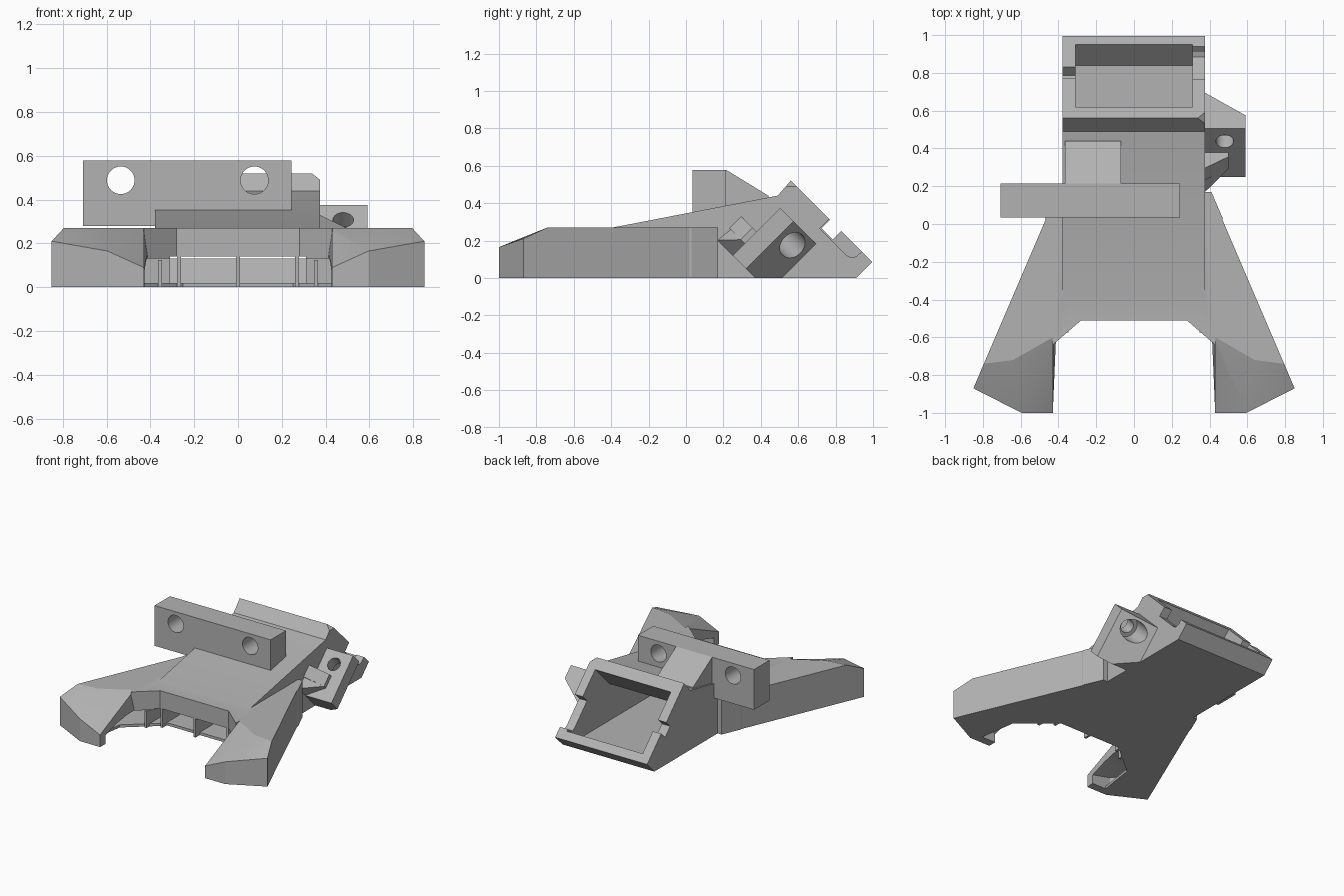
import bpy, bmesh, math
from mathutils import Vector

cube = bpy.data.objects.get("Cube")
if cube:
    bpy.data.objects.remove(cube, do_unlink=True)

grey = bpy.data.materials.new("plain grey")
grey.use_nodes = True
grey.diffuse_color = (0.45, 0.45, 0.45, 1)
grey.node_tree.nodes["Principled BSDF"].inputs["Base Color"].default_value = (0.45, 0.45, 0.45, 1)


def finish(name, bm):
    bmesh.ops.recalc_face_normals(bm, faces=bm.faces)
    mesh = bpy.data.meshes.new(name)
    bm.to_mesh(mesh)
    bm.free()
    mesh.materials.append(grey)
    ob = bpy.data.objects.new(name, mesh)
    bpy.context.collection.objects.link(ob)
    return ob


def prism(name, base, offset):
    """Extrude a planar polygon by an offset."""
    bm = bmesh.new()
    face = bm.faces.new([bm.verts.new(p) for p in base])
    out = bmesh.ops.extrude_face_region(bm, geom=[face])
    bmesh.ops.translate(bm, vec=offset,
                        verts=[v for v in out["geom"] if isinstance(v, bmesh.types.BMVert)])
    return finish(name, bm)


def side(name, profile, x0, x1):
    return prism(name, [(x0, y, z) for y, z in profile], (x1 - x0, 0, 0))


def plan(name, outline, z0, z1):
    return prism(name, [(x, y, z0) for x, y in outline], (0, 0, z1 - z0))


def box(name, x0, x1, y0, y1, z0, z1):
    return plan(name, [(x0, y0), (x1, y0), (x1, y1), (x0, y1)], z0, z1)


def hull(name, points):
    bm = bmesh.new()
    for p in points:
        bm.verts.new(p)
    out = bmesh.ops.convex_hull(bm, input=bm.verts)
    bmesh.ops.delete(bm, geom=list(set(out["geom_interior"] + out["geom_unused"])), context="VERTS")
    bmesh.ops.dissolve_limit(bm, angle_limit=0.01, verts=bm.verts, edges=bm.edges)
    return finish(name, bm)


def rod(name, a, b, radius):
    a, b = Vector(a), Vector(b)
    bm = bmesh.new()
    bmesh.ops.create_cone(bm, cap_ends=True, segments=40, radius1=radius, radius2=radius,
                          depth=(b - a).length)
    bm.transform((b - a).to_track_quat("Z", "Y").to_matrix().to_4x4())
    bmesh.ops.translate(bm, vec=(a + b) / 2, verts=bm.verts)
    return finish(name, bm)


def combine(target, other, operation="DIFFERENCE"):
    mod = target.modifiers.new("join", "BOOLEAN")
    mod.operation = operation
    mod.solver = "EXACT"
    mod.object = other
    bpy.context.view_layer.objects.active = target
    bpy.ops.object.modifier_apply(modifier=mod.name)
    bpy.data.objects.remove(other, do_unlink=True)


def mirrored(half):
    return half + [(-x, y) for x, y in reversed(half)]


# Central deck and the sloping inlet housing
body = plan("duct_body", mirrored([(0.28, -0.51), (0.43, -0.64), (0.47, 0.03), (0.41, 0.17)]), 0, 0.27)
combine(body, side("housing", [(-0.39, 0), (0.91, 0), (0.995, 0.085), (0.56, 0.52),
                               (0.49, 0.44), (-0.39, 0.27)], -0.378, 0.375), "UNION")

# Splayed legs with sloping tips
for s in (-1, 1):
    foot = [(0.43, -1), (0.595, -1), (0.85, -0.87), (0.405, 0.17), (0.38, 0.17), (0.43, -0.64)]
    crown = [(0.43, -1, 0.09), (0.595, -1, 0.165), (0.85, -0.87, 0.21), (0.795, -0.74, 0.27),
             (0.64, -0.72, 0.27), (0.43, -0.64, 0.25), (0.43, -0.6, 0.27), (0.405, 0.17, 0.27), (0.38, 0.17, 0.27)]
    leg = hull("leg", [(s * x, y, 0) for x, y in foot] + [(s * x, y, z) for x, y, z in crown])
    combine(body, leg, "UNION")

# Hollow air path from the inlet to the front
combine(body, side("air_path", [(-0.6, 0.02), (0.84, 0.02), (1.0, 0.18), (0.67, 0.51),
                                (0.45, 0.29), (-0.2, 0.22), (-0.42, 0.14), (-0.6, 0.14)], -0.31, 0.31))

# Hollow legs, side outlets and floor set-back
for s in (-1, 1):
    low = [(0.2, -0.2), (0.45, -0.2), (0.75, -0.84), (0.58, -0.94), (0.4, -0.94), (0.2, -0.62)]
    heights = [0.14, 0.14, 0.14, 0.1, 0.06, 0.12]
    combine(body, hull("leg_path", [(s * x, y, 0.02) for x, y in low]
                       + [(s * x, y, z) for (x, y), z in zip(low, heights)]))
    combine(body, plan("floor_gap", [(s * x, y) for x, y in (
        (-0.01, -0.46), (0.25, -0.46), (0.5, -0.67), (0.54, -0.94), (0.4, -0.94),
        (0.4, -0.7), (0.25, -0.6), (-0.01, -0.6))], -0.02, 0.03))

# Notches and corner chamfer of the inlet rim
combine(body, side("wide_notch", [(0.785, 0.335), (0.715, 0.265), (0.86, 0.12), (0.885, 0.108),
                                  (0.91, 0.115), (0.96, 0.16)], 0.3, 0.4))
combine(body, side("small_notch", [(0.79, 0.33), (0.725, 0.265), (0.785, 0.205), (0.85, 0.27)], -0.4, -0.3))
combine(body, prism("rim_chamfer", [(0.33, 0.4, 0.525), (0.4, 0.4, 0.525), (0.4, 0.4, 0.47)], (0, 0.3, 0)))
parts = [body]

# Outlet guide ribs
for x, y, top in ((0, -0.51, 0.15), (0.27, -0.51, 0.15), (-0.27, -0.51, 0.15),
                  (0.355, -0.575, 0.125), (-0.355, -0.575, 0.125)):
    parts.append(box("outlet_rib", x - 0.009, x + 0.009, y, y + 0.2, 0, top))

# Mounting crossbar with two bolt holes and a rear gusset
bar = box("mounting_bar", -0.708, 0.243, 0.035, 0.215, 0.28, 0.578)
for x in (-0.535, 0.075):
    combine(bar, rod("bolt_hole", (x, -0.1, 0.488), (x, 0.4, 0.488), 0.063))
parts.append(bar)
parts.append(side("bar_gusset", [(0.2, 0.578), (0.215, 0.578), (0.44, 0.44), (0.44, 0.41), (0.2, 0.37)],
                  -0.365, -0.07))


# Tilted side ear: d runs back and down, u runs back and up
def tilt(x, d, u):
    r = math.sqrt(0.5)
    return (x, 0.25 + (d + u) * r, 0.12 + (u - d) * r)


def tilted(name, section, u0, u1):
    return prism(name, [tilt(x, d, u0) for x, d in section],
                 Vector(tilt(0, 0, u1)) - Vector(tilt(0, 0, u0)))


ear = tilted("side_ear", [(0.36, 0), (0.59, 0), (0.59, 0.1), (0.375, 0.27), (0.36, 0.27)], 0, 0.36)
combine(ear, box("ground_trim", 0, 1, 0, 1, -0.5, 0))
combine(ear, rod("ear_hole", tilt(0.48, -0.1, 0.265), tilt(0.48, 0.5, 0.265), 0.047))
combine(ear, rod("ear_counterbore", tilt(0.48, 0.09, 0.265), tilt(0.48, 0.5, 0.265), 0.075))
parts.append(ear)

# Small brace in front of the ear
parts.append(tilted("ear_brace", [(0.36, 0.01), (0.5, 0.01), (0.5, -0.03), (0.375, -0.115), (0.36, -0.115)],
                    0.09, 0.18))
parts.append(hull("ear_brace_foot", [tilt(x, d, u) for x, d, u in (
    (0.36, 0, 0), (0.36, -0.115, 0), (0.36, 0, 0.09), (0.36, -0.115, 0.09),
    (0.375, 0, 0), (0.375, -0.115, 0), (0.5, 0, 0.09), (0.5, -0.03, 0.09))]))

# Soft shading across shallow angles
bpy.ops.object.select_all(action="DESELECT")
for ob in parts:
    ob.select_set(True)
bpy.context.view_layer.objects.active = body
bpy.ops.object.shade_smooth_by_angle(angle=math.radians(20))
